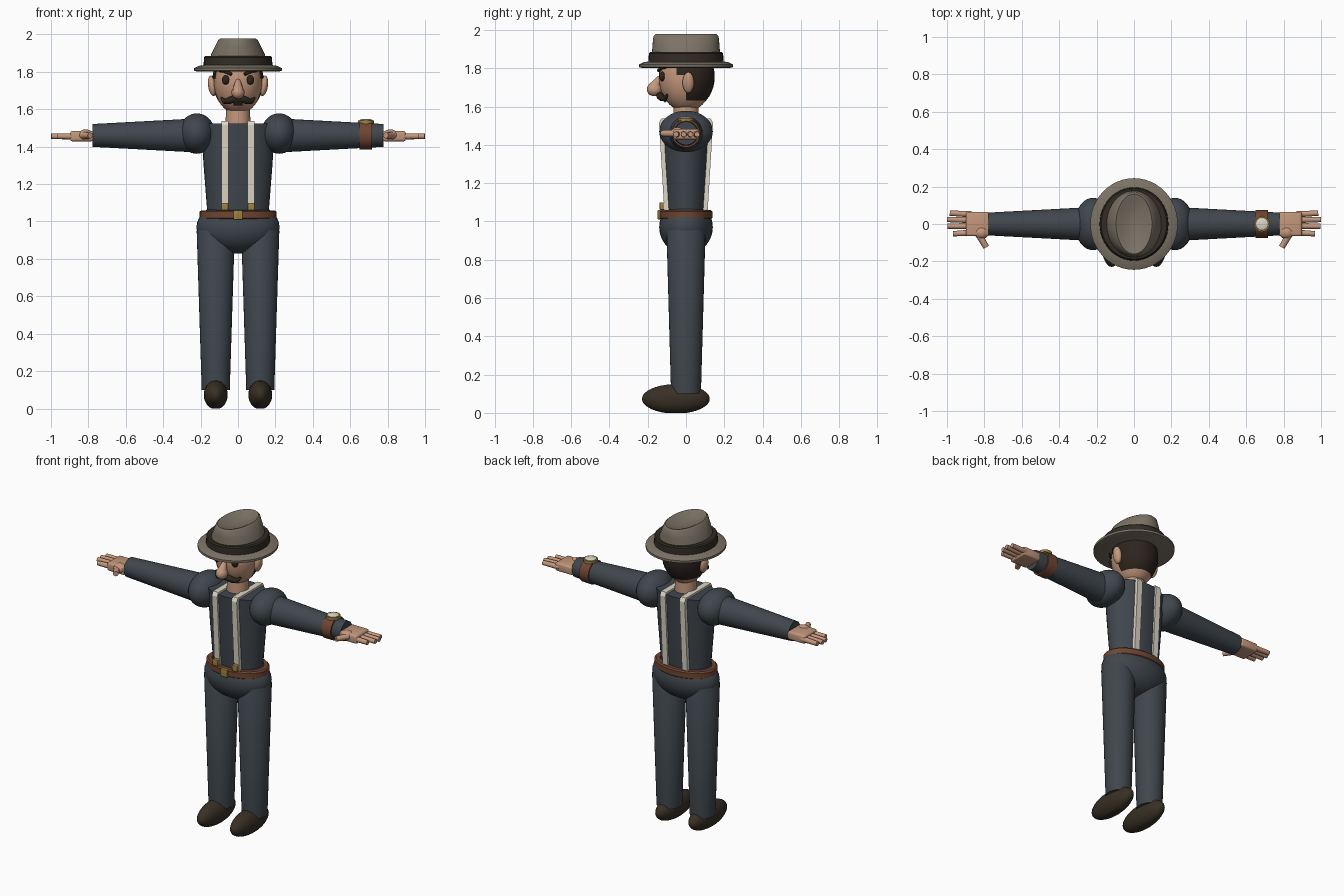
import bpy, bmesh, math
from mathutils import Vector, Matrix

if "Cube" in bpy.data.objects:
    bpy.data.objects.remove(bpy.data.objects["Cube"])


def material(name, r, g, b):
    m = bpy.data.materials.new(name)
    m.diffuse_color = (r, g, b, 1)
    m.use_nodes = True
    m.node_tree.nodes["Principled BSDF"].inputs["Base Color"].default_value = m.diffuse_color
    return m


CLOTH = material("slate_cloth", 0.05, 0.062, 0.075)
SKIN = material("skin", 0.55, 0.31, 0.2)
FELT = material("taupe_felt", 0.2, 0.17, 0.13)
BAND = material("dark_band", 0.032, 0.025, 0.018)
SHOE = material("shoe_leather", 0.04, 0.029, 0.018)
LEATHER = material("brown_leather", 0.16, 0.06, 0.032)
BRASS = material("brass", 0.35, 0.22, 0.05)
CREAM = material("cream", 0.72, 0.67, 0.57)
HAIR = material("dark_hair", 0.026, 0.018, 0.013)


def finish(name, bm, mat, angle=40):
    bmesh.ops.recalc_face_normals(bm, faces=bm.faces)
    me = bpy.data.meshes.new(name)
    bm.to_mesh(me)
    bm.free()
    me.materials.append(mat)
    ob = bpy.data.objects.new(name, me)
    bpy.context.collection.objects.link(ob)
    bpy.ops.object.select_all(action='DESELECT')
    ob.select_set(True)
    bpy.context.view_layer.objects.active = ob
    bpy.ops.object.shade_smooth_by_angle(angle=math.radians(angle))
    return ob


def ellipsoid(name, mat, loc, radii, cuts=(), rot=None):
    """Ellipsoid; each cut (point, normal) removes what lies beyond it."""
    bm = bmesh.new()
    bmesh.ops.create_uvsphere(bm, u_segments=32, v_segments=20, radius=1)
    m = Matrix.Translation(loc) @ (rot or Matrix()) @ Matrix.Diagonal((*radii, 1))
    bmesh.ops.transform(bm, matrix=m, verts=bm.verts)
    for co, no in cuts:
        geom = bm.verts[:] + bm.edges[:] + bm.faces[:]
        r = bmesh.ops.bisect_plane(bm, geom=geom, plane_co=co, plane_no=no, clear_outer=True)
        edges = [e for e in r['geom_cut'] if isinstance(e, bmesh.types.BMEdge)]
        bmesh.ops.holes_fill(bm, edges=edges, sides=0)
    return finish(name, bm, mat)


def loft(name, mat, rings, matrix=None, n=32):
    """Stack of elliptical rings (z, rx, ry) with closed ends."""
    bm = bmesh.new()
    loops = [[bm.verts.new((rx * math.cos(2 * math.pi * i / n), ry * math.sin(2 * math.pi * i / n), z))
              for i in range(n)] for z, rx, ry in rings]
    for a, b in zip(loops, loops[1:]):
        for i in range(n):
            bm.faces.new((a[i], a[(i + 1) % n], b[(i + 1) % n], b[i]))
    bm.faces.new(loops[0][::-1])
    bm.faces.new(loops[-1])
    if matrix:
        bmesh.ops.transform(bm, matrix=matrix, verts=bm.verts)
    return finish(name, bm, mat)


def rod(name, mat, a, b, ra, rb, n=16):
    a, b = Vector(a), Vector(b)
    m = Matrix.Translation(a) @ (b - a).to_track_quat('Z', 'Y').to_matrix().to_4x4()
    return loft(name, mat, [(0, ra, ra), ((b - a).length, rb, rb)], m, n)


def box(name, mat, loc, size, bevel=0.0):
    bm = bmesh.new()
    bmesh.ops.create_cube(bm, size=1)
    bmesh.ops.transform(bm, matrix=Matrix.Translation(loc) @ Matrix.Diagonal((*size, 1)), verts=bm.verts)
    if bevel:
        bmesh.ops.bevel(bm, geom=bm.edges[:], offset=bevel, segments=3, affect='EDGES', profile=0.5)
    return finish(name, bm, mat)


def tube(name, mat, points, depth):
    """Tapered tube through points (x, y, z, thickness factor)."""
    cu = bpy.data.curves.new(name, 'CURVE')
    cu.dimensions = '3D'
    cu.bevel_depth, cu.bevel_resolution, cu.use_fill_caps = depth, 3, True
    sp = cu.splines.new('POLY')
    sp.points.add(len(points) - 1)
    for p, (x, y, z, r) in zip(sp.points, points):
        p.co, p.radius = (x, y, z, 1), r
    ob = bpy.data.objects.new(name, cu)
    bpy.context.collection.objects.link(ob)
    bpy.ops.object.select_all(action='DESELECT')
    ob.select_set(True)
    bpy.context.view_layer.objects.active = ob
    bpy.ops.object.convert(target='MESH')
    ob = bpy.context.view_layer.objects.active
    ob.data.materials.clear()
    ob.data.materials.append(mat)
    bpy.ops.object.shade_smooth_by_angle(angle=math.radians(50))


# Trunk
loft("torso", CLOTH, [(1.02, 0.162, 0.104), (1.3, 0.184, 0.121), (1.525, 0.198, 0.133)])
ellipsoid("hips", CLOTH, (0, 0, 0.97), (0.222, 0.14, 0.142))
loft("belt", LEATHER, [(1.01, 0.196, 0.13), (1.018, 0.205, 0.138), (1.052, 0.205, 0.138), (1.06, 0.196, 0.13)], n=48)
box("belt_buckle", BRASS, (0, -0.138, 1.035), (0.05, 0.02, 0.05), 0.004)
loft("neck", SKIN, [(1.5, 0.068, 0.068), (1.64, 0.062, 0.062)])

# Legs, shoes, suspenders, arms and hands on both sides
for s, side in ((-1, "right"), (1, "left")):
    loft(side + "_leg", CLOTH, [(0.1, 0.075, 0.078), (0.95, 0.102, 0.102), (0.99, 0.08, 0.08)],
         Matrix.Translation((s * 0.119, 0, 0)))
    ellipsoid(side + "_shoe", SHOE, (s * 0.119, -0.053, 0.073), (0.064, 0.177, 0.077),
              [((0, 0, 0), (0, 0, -1))])

    # Suspender strap running over the shoulder
    x = s * 0.07
    outer = [(-0.113, 1.05), (-0.141, 1.515), (-0.128, 1.538), (0.128, 1.538), (0.141, 1.515), (0.113, 1.05)]
    inner = [(-0.085, 1.05), (-0.112, 1.5), (-0.11, 1.51), (0.11, 1.51), (0.112, 1.5), (0.085, 1.05)]
    bm = bmesh.new()
    grid = [[bm.verts.new((x + dx, y, z)) for y, z in line]
            for dx, line in ((-0.019, outer), (0.019, outer), (0.019, inner), (-0.019, inner))]
    for k in range(4):
        a, b = grid[k], grid[(k + 1) % 4]
        for i in range(5):
            bm.faces.new((a[i], a[i + 1], b[i + 1], b[i]))
    for end in (0, -1):
        bm.faces.new([g[end] for g in grid])
    finish(side + "_suspender", bm, CREAM, 30)
    box(side + "_suspender_clip", BRASS, (x, -0.123, 1.08), (0.038, 0.03, 0.04), 0.004)

    # Arm
    ellipsoid(side + "_shoulder", CLOTH, (s * 0.22, 0, 1.47), (0.097, 0.14, 0.108))
    rod(side + "_arm", CLOTH, (s * 0.2, 0, 1.46), (s * 0.778, 0, 1.46), 0.092, 0.061, 32)

    # Hand
    box(side + "_palm", SKIN, (s * 0.835, 0.0, 1.456), (0.125, 0.13, 0.055), 0.012)
    ellipsoid(side + "_thumb_base", SKIN, (s * 0.815, -0.045, 1.462), (0.04, 0.035, 0.03))
    rod(side + "_thumb", SKIN, (s * 0.835, -0.045, 1.46), (s * 0.79, -0.125, 1.46), 0.02, 0.016, 12)
    for i, (y, tip) in enumerate(((0.058, 0.985), (0.024, 1.0), (-0.012, 0.997), (-0.052, 0.968))):
        rod(f"{side}_finger_{i + 1}", SKIN, (s * 0.87, y * 0.9, 1.455), (s * tip, y, 1.455), 0.017, 0.014, 12)

# Wristwatch
rod("watch_strap", LEATHER, (0.65, 0, 1.46), (0.716, 0, 1.46), 0.075, 0.074, 32)
rod("watch_case", BRASS, (0.684, 0, 1.52), (0.684, 0, 1.541), 0.042, 0.042, 24)
ellipsoid("watch_dial", CREAM, (0.684, 0, 1.541), (0.034, 0.034, 0.008))

# Head and hair
ellipsoid("head", SKIN, (0, 0, 1.75), (0.13, 0.142, 0.176))
ellipsoid("back_hair", HAIR, (0, 0.002, 1.755), (0.137, 0.148, 0.172), [((0, 0.0, 0), (0, -1, 0))])
ellipsoid("temple_hair", HAIR, (0, 0, 1.755), (0.136, 0.146, 0.172),
          [((0, -0.05, 0), (0, -1, 0)), ((0, 0, 1.765), (0, 0, -1)), ((0, 0.03, 0), (0, 1, 0))])

# Face
ellipsoid("nose", SKIN, (0, -0.165, 1.69), (0.035, 0.04, 0.036))
rod("nose_bridge", SKIN, (0, -0.135, 1.755), (0, -0.168, 1.695), 0.012, 0.034, 16)
for s, side in ((-1, "right"), (1, "left")):
    ellipsoid(side + "_ear", SKIN, (s * 0.138, 0.012, 1.725), (0.022, 0.03, 0.055),
              rot=Matrix.Rotation(s * 0.15, 4, 'Y'))
    ellipsoid(side + "_eye", HAIR, (s * 0.065, -0.124, 1.757), (0.021, 0.016, 0.025))
    tube(side + "_eyebrow", HAIR, [(s * 0.035, -0.143, 1.787, 1), (s * 0.07, -0.128, 1.803, 1),
                                   (s * 0.1, -0.104, 1.803, 0.5)], 0.009)
    tube(side + "_moustache", HAIR,
         [(0, -0.133, 1.652, 0.9), (s * 0.025, -0.135, 1.655, 1.15), (s * 0.05, -0.126, 1.645, 1),
          (s * 0.073, -0.11, 1.642, 0.75), (s * 0.09, -0.098, 1.662, 0.3)], 0.018)
tube("mouth", HAIR, [(-0.025, -0.11, 1.628, 1), (0.025, -0.11, 1.628, 1)], 0.007)

# Hat: brim, band and a pinched crown with a dented top
loft("hat_brim", FELT, [(1.802, 0.222, 0.23), (1.806, 0.234, 0.245), (1.82, 0.234, 0.245),
                        (1.832, 0.21, 0.22), (1.838, 0.17, 0.18)], n=48)
loft("hat_band", BAND, [(1.832, 0.184, 0.196), (1.878, 0.182, 0.194), (1.885, 0.175, 0.187)], n=48)
loft("hat_crown", FELT, [(1.87, 0.148, 0.179), (1.89, 0.145, 0.177), (1.93, 0.126, 0.174), (1.968, 0.107, 0.17),
                         (1.978, 0.096, 0.16), (1.972, 0.08, 0.14), (1.953, 0.045, 0.09),
                         (1.947, 0.01, 0.02)], n=48)
